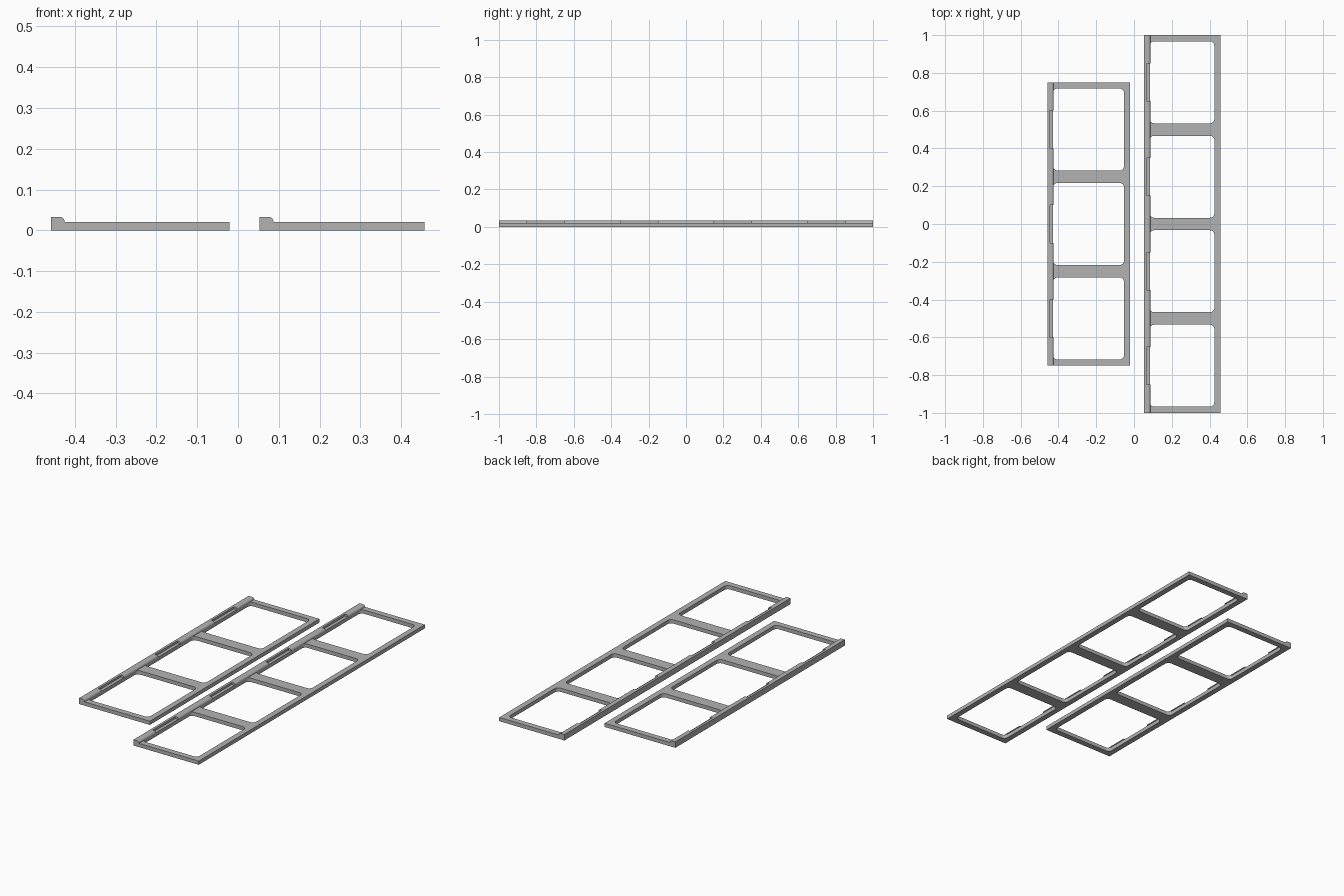
import bpy, bmesh, math
from mathutils import Matrix

if "Cube" in bpy.data.objects:
    bpy.data.objects.remove(bpy.data.objects["Cube"])

BASE_Z, LIP_Z = 0.021, 0.033     # plate top, lip top
PITCH, HALF_OPEN = 0.5, 0.217    # opening spacing and half length

grey = bpy.data.materials.new("mid grey")
grey.diffuse_color = (0.45, 0.45, 0.45, 1)
grey.use_nodes = True
grey.node_tree.nodes["Principled BSDF"].inputs["Base Color"].default_value = grey.diffuse_color


def rounded_rect(x0, x1, y0, y1, r, steps=6):
    pts = []
    corners = [(x1 - r, y1 - r), (x0 + r, y1 - r), (x0 + r, y0 + r), (x1 - r, y0 + r)]
    for q, (cx, cy) in enumerate(corners):
        for i in range(steps + 1):
            a = (q + i / steps) * math.pi / 2
            pts.append((cx + r * math.cos(a), cy + r * math.sin(a)))
    return pts


def plate(name, loops):
    """Flat plate with holes: filled 2D curve, extruded and turned into a mesh."""
    cu = bpy.data.curves.new(name, 'CURVE')
    cu.dimensions, cu.fill_mode, cu.extrude = '2D', 'BOTH', BASE_Z / 2
    for pts in loops:
        sp = cu.splines.new('POLY')
        sp.points.add(len(pts) - 1)
        for p, (x, y) in zip(sp.points, pts):
            p.co = (x, y, 0, 1)
        sp.use_cyclic_u = True
    ob = bpy.data.objects.new(name, cu)
    bpy.context.collection.objects.link(ob)
    select(ob)
    bpy.ops.object.convert(target='MESH')
    ob = bpy.context.object
    ob.name = name
    ob.data.transform(Matrix.Translation((0, 0, BASE_Z / 2)))
    bm = bmesh.new()
    bm.from_mesh(ob.data)
    bmesh.ops.remove_doubles(bm, verts=bm.verts, dist=1e-5)
    bmesh.ops.recalc_face_normals(bm, faces=bm.faces)
    bm.to_mesh(ob.data)
    bm.free()
    finish(ob)


def select(ob):
    bpy.ops.object.select_all(action='DESELECT')
    ob.select_set(True)
    bpy.context.view_layer.objects.active = ob


def finish(ob):
    ob.data.materials.clear()
    ob.data.materials.append(grey)
    select(ob)
    bpy.ops.object.shade_smooth_by_angle(angle=math.radians(30))


def mesh_object(name, bm):
    bmesh.ops.recalc_face_normals(bm, faces=bm.faces)
    me = bpy.data.meshes.new(name)
    bm.to_mesh(me)
    bm.free()
    ob = bpy.data.objects.new(name, me)
    bpy.context.collection.objects.link(ob)
    return ob


def lip(name, x0, x1, notch_x, half, centres):
    # raised strip with one rounded upper edge
    r = LIP_Z - BASE_Z
    prof = [(x0, BASE_Z), (x1, BASE_Z)]
    for i in range(1, 7):
        a = i / 6 * math.pi / 2
        prof.append((x1 - r + r * math.cos(a), BASE_Z + r * math.sin(a)))
    prof.append((x0, LIP_Z))
    bm = bmesh.new()
    face = bm.faces.new([bm.verts.new((x, -half, z)) for x, z in prof])
    ext = bmesh.ops.extrude_face_region(bm, geom=[face])
    moved = [g for g in ext['geom'] if isinstance(g, bmesh.types.BMVert)]
    bmesh.ops.translate(bm, verts=moved, vec=(0, 2 * half, 0))
    ob = mesh_object(name, bm)

    # notches cut into the inner side, one beside each opening
    bm = bmesh.new()
    for c in centres:
        m = Matrix.Translation((notch_x + 0.05, c, 0.03)) @ Matrix.Diagonal((0.1, 0.2, 0.06, 1))
        bmesh.ops.create_cube(bm, size=1, matrix=m)
    cutter = mesh_object(name + "_cutter", bm)
    cutter.hide_render = True
    mod = ob.modifiers.new("notches", 'BOOLEAN')
    mod.operation, mod.solver, mod.object = 'DIFFERENCE', 'EXACT', cutter
    select(ob)
    bpy.ops.object.modifier_apply(modifier=mod.name)
    bpy.data.objects.remove(cutter)
    finish(ob)


def frame(side, x0, x1, count):
    half = count * PITCH / 2
    centres = [(i - (count - 1) / 2) * PITCH for i in range(count)]
    loops = [[(x0, -half), (x1, -half), (x1, half), (x0, half)]]
    for c in centres:
        loops.append(rounded_rect(x0 + 0.031, x1 - 0.032, c - HALF_OPEN, c + HALF_OPEN, 0.022))
    plate(side + "_frame", loops)
    lip(side + "_lip", x0, x0 + 0.034, x0 + 0.0135, half, centres)


frame("left", -0.459, -0.021, 3)
frame("right", 0.053, 0.457, 4)
